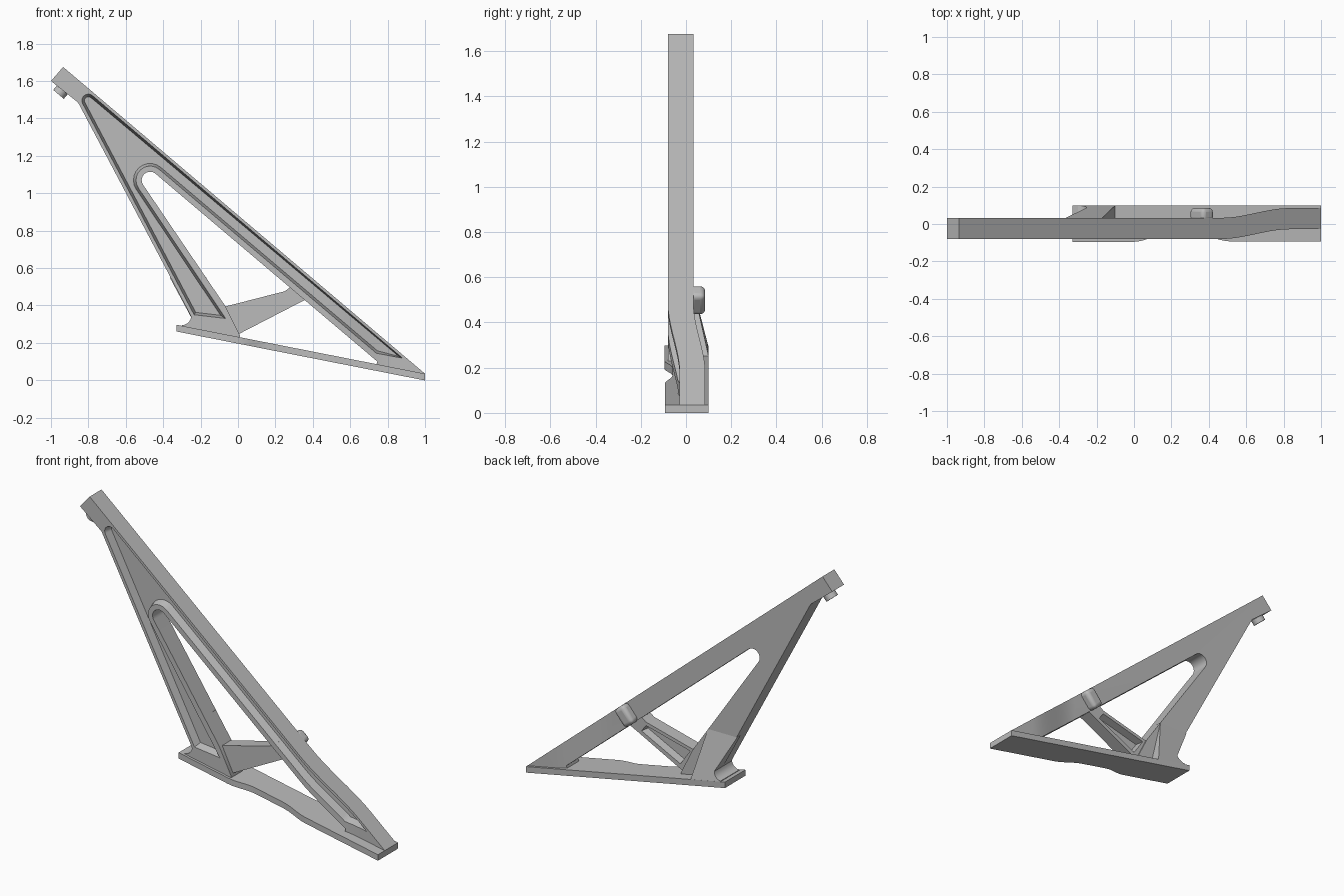
import bpy, bmesh, math
from mathutils import Vector

cube = bpy.data.objects.get("Cube")
if cube:
    bpy.data.objects.remove(cube, do_unlink=True)

grey = bpy.data.materials.new("plain grey")
grey.use_nodes = True
grey.diffuse_color = (0.5, 0.5, 0.5, 1)
grey.node_tree.nodes["Principled BSDF"].inputs["Base Color"].default_value = (0.5, 0.5, 0.5, 1)


def loft(name, lower, upper):
    """Closed solid between two loops with the same number of points."""
    bm = bmesh.new()
    a = [bm.verts.new(p) for p in lower]
    b = [bm.verts.new(p) for p in upper]
    bm.faces.new(a)
    bm.faces.new(b[::-1])
    for i in range(len(a)):
        j = (i + 1) % len(a)
        bm.faces.new((a[i], b[i], b[j], a[j]))
    bmesh.ops.recalc_face_normals(bm, faces=bm.faces)
    mesh = bpy.data.meshes.new(name)
    bm.to_mesh(mesh)
    bm.free()
    obj = bpy.data.objects.new(name, mesh)
    bpy.context.collection.objects.link(obj)
    mesh.materials.append(grey)
    return obj


def at(points, y):
    return [(x, y, z) for x, z in points]


def arc(cx, cz, r, start, end, steps=10):
    angles = [math.radians(start + (end - start) * i / steps) for i in range(steps + 1)]
    return [(cx + r * math.cos(t), cz + r * math.sin(t)) for t in angles]


def inset(points, d):
    """Move every side of a loop inwards by d."""
    pts = [Vector(p) for p in points]
    n = len(pts)
    area = sum(pts[i - 1].x * pts[i].y - pts[i].x * pts[i - 1].y for i in range(n))
    sign = 1 if area > 0 else -1
    result = []
    for i, p in enumerate(pts):
        u = (p - pts[i - 1]).normalized()
        v = (pts[(i + 1) % n] - p).normalized()
        nu, nv = Vector((-u.y, u.x)) * sign, Vector((-v.y, v.x)) * sign
        result.append(tuple(p + (nu + nv) * d / max(0.3, 1 + nu.dot(nv))))
    return result


def activate(obj):
    bpy.ops.object.select_all(action="DESELECT")
    obj.select_set(True)
    bpy.context.view_layer.objects.active = obj


def carve(obj, cutter):
    cutter.hide_render = True
    mod = obj.modifiers.new("carve", "BOOLEAN")
    mod.operation = "DIFFERENCE"
    mod.solver = "EXACT"
    mod.object = cutter
    activate(obj)
    bpy.ops.object.modifier_apply(modifier=mod.name)
    bpy.data.objects.remove(cutter, do_unlink=True)


def smooth(obj):
    activate(obj)
    bpy.ops.object.shade_smooth_by_angle(angle=math.radians(30))


def base_top(x):
    return 0.035 + (1 - x) * 0.197


# Frame: long beam and rear leg in one outline around the open window
outline = [(-0.935, 1.675), (1, 0.035), (0.98, 0.02), (0.735, 0.07), (0.745, 0.1)]
outline += arc(-0.47, 1.07, 0.045, 49.7, 214)
outline += [(-0.07, 0.4), (0.01, 0.24), (0.01, 0.21), (-0.3, 0.275)]
outline += arc(-0.3, 0.345, 0.05, -90, -10, 5)
outline += [(-0.255, 0.35), (-0.855, 1.485), (-1, 1.6)]
frame = loft("frame", at(outline, -0.08), at(outline, 0.033))

# Front pocket with sloping walls
pocket = arc(-0.8, 1.495, 0.035, 207, 49.7)
pocket += [(0.88, 0.118), (0.74, 0.144)]
pocket += arc(-0.47, 1.07, 0.075, 49.7, 214)
pocket += [(-0.065, 0.33), (-0.235, 0.35)]
carve(frame, loft("pocket_cutter", at(pocket, -0.081), at(inset(pocket, 0.014), -0.035)))

# Bend the beam backwards near its foot
bm = bmesh.new()
bm.from_mesh(frame.data)
for i in range(11):
    bmesh.ops.bisect_plane(bm, geom=bm.verts[:] + bm.edges[:] + bm.faces[:],
                           plane_co=(0.47 + 0.036 * i, 0, 0), plane_no=(1, 0, 0))
bmesh.ops.triangulate(bm, faces=[f for f in bm.faces if len(f.verts) > 4])
for v in bm.verts:
    t = min(1, max(0, (v.co.x - 0.47) / 0.36))
    v.co.y += 0.052 * t * t * (3 - 2 * t)
bm.to_mesh(frame.data)
bm.free()
smooth(frame)

# Base plate, narrowed along the middle of its front edge
def wave(x0, x1, y0, y1, steps=8):
    return [(x0 + (x1 - x0) * i / steps,
             y0 + (y1 - y0) * (1 - math.cos(math.pi * i / steps)) / 2) for i in range(steps + 1)]


plan = [(-0.33, 0.1), (-0.33, -0.095)] + wave(0, 0.16, -0.095, -0.06)
plan += wave(0.34, 0.52, -0.06, -0.093) + [(1, -0.093), (1, 0.1)]
smooth(loft("base_plate", [(x, y, base_top(x) - 0.036) for x, y in plan],
            [(x, y, base_top(x)) for x, y in plan]))

# Flared foot behind the rear leg, with a rounded heel
foot = [(-0.365, 0.55), (-0.17, 0.55), (-0.1, 0.25), (-0.3, 0.275)]
foot += arc(-0.3, 0.345, 0.05, -90, -10, 5)
loft_back = [(x, 0.1 - 0.067 * min(1, max(0, (z - 0.29) / 0.26)), z) for x, z in foot]
smooth(loft("leg_foot", at(foot, 0), loft_back))

# Cross strut with a hollow back
strut_shape = [(-0.085, 0.39), (0.25, 0.476), (0.31, 0.52), (0.38, 0.44), (0.31, 0.405), (0.0, 0.245)]
strut = loft("cross_strut", at(strut_shape, -0.055), at(strut_shape, 0.025))
hollow = [(-0.045, 0.38), (0.25, 0.455), (0.28, 0.415), (0.02, 0.285)]
carve(strut, loft("strut_cutter", at(inset(hollow, 0.008), -0.02), at(hollow, 0.026)))
smooth(strut)

# Rounded pad across the back of the beam
tilt = math.atan(0.8475)
bpy.ops.mesh.primitive_cube_add(size=1, location=(0.362, 0.05, 0.498), rotation=(0, tilt, 0))
pad = bpy.context.object
pad.name = "beam_pad"
pad.scale = (0.08, 0.07, 0.117)
bpy.ops.object.transform_apply(location=False, rotation=False, scale=True)
bevel = pad.modifiers.new("round", "BEVEL")
bevel.width = 0.022
bevel.segments = 4
pad.data.materials.append(grey)
smooth(pad)

# Round peg under the head of the beam
bpy.ops.mesh.primitive_cylinder_add(vertices=32, radius=0.037, depth=0.08,
                                    location=(-0.934, -0.024, 1.559), rotation=(0, tilt, 0))
peg = bpy.context.object
peg.name = "head_peg"
peg.data.materials.append(grey)
smooth(peg)
